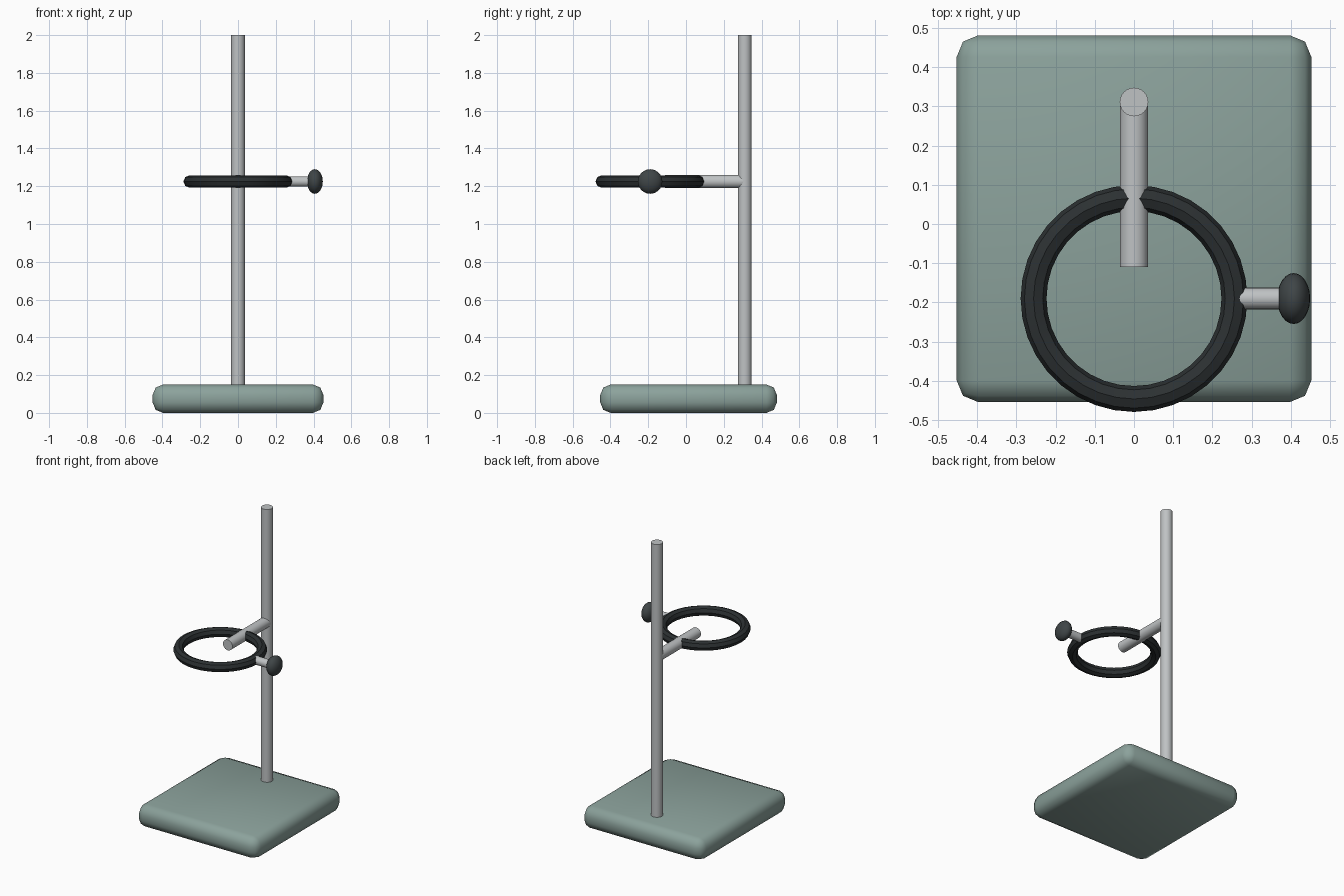
import bpy
from math import pi, radians

if "Cube" in bpy.data.objects:
    bpy.data.objects.remove(bpy.data.objects["Cube"])


def material(name, rgb):
    m = bpy.data.materials.new(name)
    m.diffuse_color = (*rgb, 1)
    m.use_nodes = True
    m.node_tree.nodes["Principled BSDF"].inputs["Base Color"].default_value = m.diffuse_color
    return m


enamel = material("green_enamel", (0.26, 0.36, 0.33))
steel = material("steel", (0.52, 0.54, 0.55))
rubber = material("black_coating", (0.025, 0.03, 0.032))
plastic = material("dark_plastic", (0.05, 0.06, 0.063))


def finish(name, mat, angle=30):
    ob = bpy.context.object
    ob.name = name
    ob.data.materials.append(mat)
    bpy.ops.object.shade_smooth_by_angle(angle=radians(angle))
    return ob


def rod(name, radius, axis, start, end, x=0, y=0, z=0):
    """Cylinder along one axis from start to end."""
    loc = [x, y, z]
    loc["xyz".index(axis)] = (start + end) / 2
    rot = {"x": (0, pi / 2, 0), "y": (pi / 2, 0, 0), "z": (0, 0, 0)}[axis]
    bpy.ops.mesh.primitive_cylinder_add(vertices=24, radius=radius, depth=end - start,
                                        location=loc, rotation=rot)
    return finish(name, steel)


POLE_Y = 0.311
RING_Y, RING_Z = -0.19, 1.225

# heavy base plate with rounded edges
bpy.ops.mesh.primitive_cube_add(size=1, location=(0, 0.0135, 0.075))
base = bpy.context.object
base.scale = (0.904, 0.935, 0.15)
bpy.ops.object.transform_apply(location=False, rotation=False, scale=True)
bevel = base.modifiers.new("rounded_edges", "BEVEL")
bevel.width = 0.055
bevel.segments = 2
bpy.ops.object.modifier_apply(modifier=bevel.name)
finish("base", enamel, 60)

# upright pole and the arm that carries the ring
rod("pole", 0.0365, "z", 0.08, 2.0, y=POLE_Y)
rod("support_arm", 0.0357, "y", -0.11, POLE_Y, z=RING_Z)

# support ring
bpy.ops.mesh.primitive_torus_add(location=(0, RING_Y, RING_Z), major_radius=0.256,
                                 minor_radius=0.033, major_segments=36, minor_segments=8)
finish("ring", rubber)

# clamp screw with a flattened knob
rod("screw_shaft", 0.0275, "x", 0.25, 0.40, y=RING_Y, z=RING_Z)
bpy.ops.mesh.primitive_uv_sphere_add(segments=24, ring_count=12, radius=1,
                                     location=(0.407, RING_Y, RING_Z))
bpy.context.object.scale = (0.042, 0.065, 0.065)
bpy.ops.object.transform_apply(location=False, rotation=False, scale=True)
finish("screw_knob", plastic, 60)
